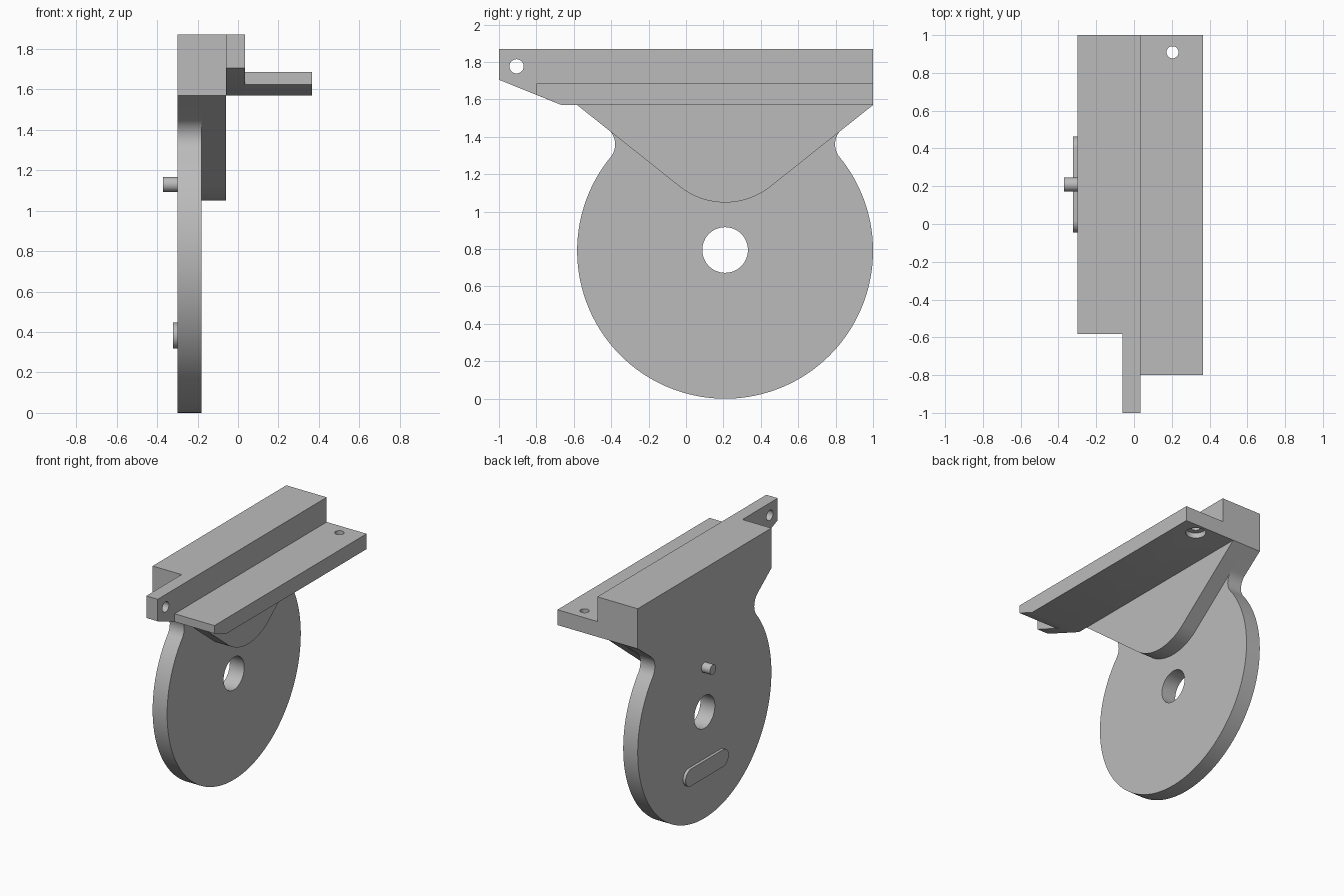
import bpy
import bmesh
import math
from mathutils import Matrix

old = bpy.data.objects.get("Cube")
if old:
    bpy.data.objects.remove(old, do_unlink=True)

grey = bpy.data.materials.new("plain grey")
grey.use_nodes = True
grey.diffuse_color = (0.5, 0.5, 0.5, 1)
for node in grey.node_tree.nodes:
    if node.type == 'BSDF_PRINCIPLED':
        node.inputs["Base Color"].default_value = grey.diffuse_color


def arc(cy, cz, r, start, end, steps):
    """Points on an arc in the YZ plane, angles in degrees."""
    angles = [math.radians(start + (end - start) * i / steps) for i in range(steps + 1)]
    return [(cy + r * math.cos(a), cz + r * math.sin(a)) for a in angles]


def finish(name, bm):
    bmesh.ops.recalc_face_normals(bm, faces=bm.faces)
    mesh = bpy.data.meshes.new(name)
    bm.to_mesh(mesh)
    bm.free()
    mesh.materials.append(grey)
    obj = bpy.data.objects.new(name, mesh)
    bpy.context.collection.objects.link(obj)
    return obj


def extrude(name, profile, x0, x1):
    """Extrude a YZ outline from x0 to x1."""
    bm = bmesh.new()
    face = bm.faces.new([bm.verts.new((x0, y, z)) for y, z in profile])
    out = bmesh.ops.extrude_face_region(bm, geom=[face])
    moved = [v for v in out["geom"] if isinstance(v, bmesh.types.BMVert)]
    bmesh.ops.translate(bm, verts=moved, vec=(x1 - x0, 0, 0))
    return finish(name, bm)


def cylinder(name, center, r, length, axis):
    bm = bmesh.new()
    turn = Matrix.Rotation(math.pi / 2, 4, 'Y') if axis == 'X' else Matrix()
    bmesh.ops.create_cone(bm, cap_ends=True, segments=48, radius1=r, radius2=r,
                          depth=length, matrix=Matrix.Translation(center) @ turn)
    return finish(name, bm)


def cut(obj, cutter):
    """Subtract the cutter and discard it."""
    cutter.hide_render = True
    mod = obj.modifiers.new("hole", 'BOOLEAN')
    mod.operation = 'DIFFERENCE'
    mod.solver = 'EXACT'
    mod.object = cutter
    bpy.context.view_layer.objects.active = obj
    bpy.ops.object.modifier_apply(modifier=mod.name)
    bpy.data.objects.remove(cutter, do_unlink=True)


MID = 0.209             # symmetry line of the disc, along y
FRONT, BACK = -0.582, 1.0
LOW, TOP = 1.57, 1.87   # mounting block heights
OUT, INNER, STEP, EDGE = -0.30, -0.18, -0.06, 0.035
DISC_Z, DISC_R = 0.791, 0.791
block_top = [(BACK, LOW), (BACK, TOP), (FRONT, TOP), (FRONT, LOW)]

# Disc plate with filleted neck running up into the block
neck = 39.2
outline = (arc(MID - 0.698, 1.36, 0.11, 51.5, -neck, 14)
           + arc(MID, DISC_Z, DISC_R, 180 - neck, 360 + neck, 110)[1:-1]
           + arc(MID + 0.698, 1.36, 0.11, 180 + neck, 128.5, 14)
           + block_top)
disc_plate = extrude("disc_plate", outline, OUT, INNER)
cut(disc_plate, cylinder("bore_cutter", (-0.24, MID, 0.795), 0.122, 0.5, 'X'))

# Block with rounded triangular web
web = extrude("block_and_web",
              arc(MID, 1.438, 0.389, 231.5, 308.5, 28) + block_top, INNER, STEP)

# Long rail with sloped nose and cross hole
rail = extrude("rail", [(-1, 1.705), (-0.665, LOW), (BACK, LOW), (BACK, TOP), (-1, TOP)],
               STEP, EDGE)
cut(rail, cylinder("nose_cutter", (0, -0.906, 1.777), 0.038, 0.5, 'X'))

# Side flange with counterbored screw hole
flange = extrude("flange", [(-0.8, 1.625), (-0.665, LOW), (BACK, LOW),
                            (BACK, 1.685), (-0.8, 1.685)], EDGE, 0.365)
cut(flange, cylinder("screw_cutter", (0.204, 0.909, 1.63), 0.032, 0.5, 'Z'))
cut(flange, cylinder("counterbore_cutter", (0.204, 0.909, 1.56), 0.07, 0.1, 'Z'))

# Pin and rounded key on the outer face
pin = cylinder("pin", (-0.33, MID, 1.13), 0.037, 0.08, 'X')
key_r = 0.064
key = extrude("rounded_key",
              arc(MID - 0.191, 0.382, key_r, 90, 270, 16)
              + arc(MID + 0.191, 0.382, key_r, -90, 90, 16), -0.322, OUT + 0.01)

# Smooth the curved walls, keep edges crisp
bpy.ops.object.select_all(action='DESELECT')
for part in (disc_plate, web, rail, flange, pin, key):
    part.select_set(True)
bpy.context.view_layer.objects.active = disc_plate
bpy.ops.object.shade_smooth_by_angle(angle=math.radians(30))
